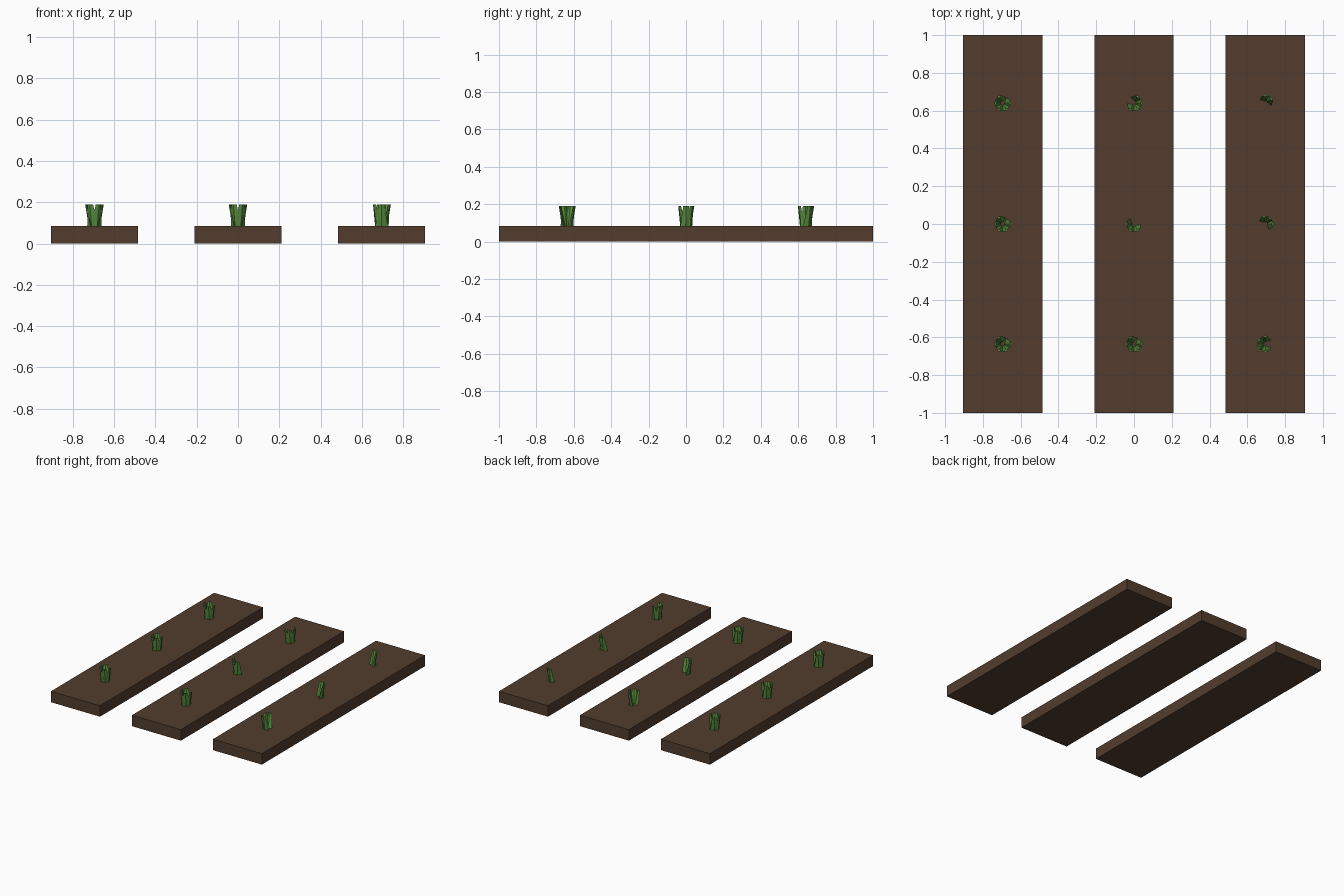
import bpy
import bmesh
from math import cos, sin, radians

if "Cube" in bpy.data.objects:
    bpy.data.objects.remove(bpy.data.objects["Cube"])


def material(name, rgb):
    m = bpy.data.materials.new(name)
    m.diffuse_color = (*rgb, 1)
    m.use_nodes = True
    m.node_tree.nodes["Principled BSDF"].inputs["Base Color"].default_value = m.diffuse_color
    return m


soil = material("soil", (0.085, 0.046, 0.026))
leaf = material("leaf", (0.10, 0.27, 0.05))

BED_X = (-0.695, 0.0, 0.695)
ROW_Y = (-0.635, 0.0, 0.64)
TOP = 0.085


def finish(bm, name, mat):
    bmesh.ops.recalc_face_normals(bm, faces=bm.faces)
    me = bpy.data.meshes.new(name)
    bm.to_mesh(me)
    bm.free()
    me.materials.append(mat)
    ob = bpy.data.objects.new(name, me)
    bpy.context.collection.objects.link(ob)
    return ob


def add_blade(bm, cx, cy, angle):
    """Tapered blade with a diamond section, leaning outwards."""
    a = radians(angle)
    out, side = (cos(a), sin(a)), (-sin(a), cos(a))
    rings = []
    # distance from centre, half width, half thickness, height
    for r, w, t, z in ((0.018, 0.03, 0.009, TOP - 0.005),
                       (0.039, 0.015, 0.006, 0.19)):
        ring = []
        for u, v in ((r + t, 0), (r, w), (r - t, 0), (r, -w)):
            ring.append(bm.verts.new((cx + out[0] * u + side[0] * v,
                                      cy + out[1] * u + side[1] * v, z)))
        rings.append(ring)
    low, high = rings
    bm.faces.new(low)
    bm.faces.new(high)
    for i in range(4):
        j = (i + 1) % 4
        bm.faces.new((low[i], low[j], high[j], high[i]))


# Leaf directions for each sprout, by bed and then front to back
full = (0, 120, 180, 240, 300)
leaves = (
    (full, full, full),
    (full, (180, 240, 300), (60, 0, 300, 240)),
    ((90, 150, 210, 270), (100, 50, 0), (90, 35)),
)

for b, x in enumerate(BED_X):
    # Soil bed
    bm = bmesh.new()
    bmesh.ops.create_cube(bm, size=1)
    for v in bm.verts:
        v.co = (x + v.co.x * 0.42, v.co.y * 2, (v.co.z + 0.5) * TOP)
    finish(bm, f"soil_bed_{b + 1}", soil)

    # Sprouts
    for s, y in enumerate(ROW_Y):
        bm = bmesh.new()
        for ang in leaves[b][s]:
            add_blade(bm, x, y, ang)
        finish(bm, f"sprout_{b + 1}_{s + 1}", leaf)
